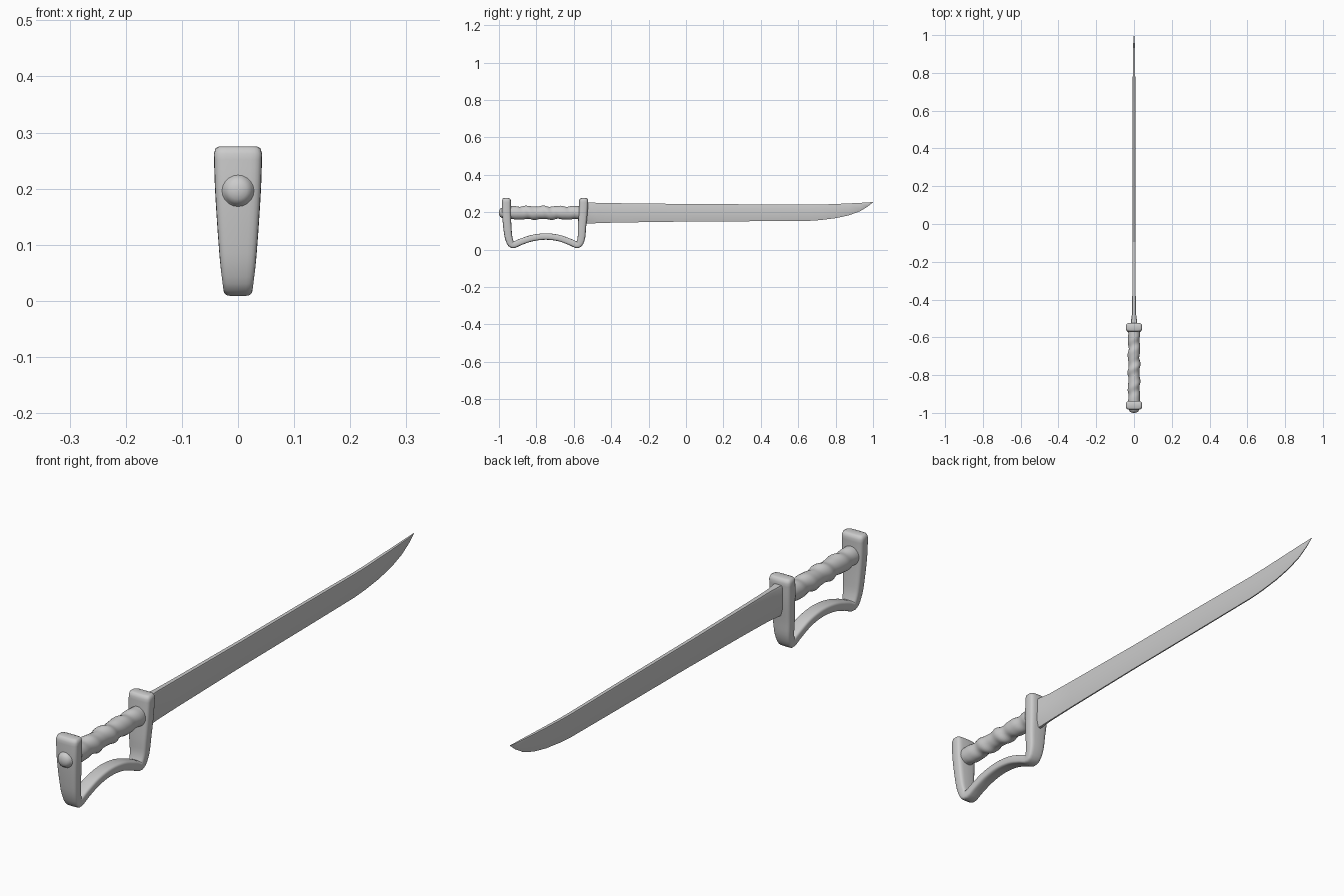
import bpy, bmesh, math
from mathutils import Vector

if "Cube" in bpy.data.objects:
    bpy.data.objects.remove(bpy.data.objects["Cube"])

GRIP_Z = 0.197


def loft(name, rings, angle=35):
    """Skin a list of equal-length closed rings and cap both ends."""
    bm = bmesh.new()
    rows = [[bm.verts.new(p) for p in ring] for ring in rings]
    n = len(rows[0])
    for a, b in zip(rows, rows[1:]):
        for i in range(n):
            j = (i + 1) % n
            bm.faces.new((a[i], a[j], b[j], b[i]))
    bm.faces.new(rows[0])
    bm.faces.new(rows[-1])
    bmesh.ops.remove_doubles(bm, verts=bm.verts, dist=1e-5)
    bmesh.ops.recalc_face_normals(bm, faces=bm.faces)
    me = bpy.data.meshes.new(name)
    bm.to_mesh(me)
    bm.free()
    ob = bpy.data.objects.new(name, me)
    bpy.context.collection.objects.link(ob)
    bpy.ops.object.select_all(action='DESELECT')
    ob.select_set(True)
    bpy.context.view_layer.objects.active = ob
    bpy.ops.object.shade_smooth_by_angle(angle=math.radians(angle))
    return ob


def catmull(points, steps):
    """Smooth curve through control tuples of any dimension."""
    p = [points[0]] + points + [points[-1]]
    out = []
    for k in range(1, len(p) - 2):
        for s in range(steps):
            t = s / steps
            out.append([0.5 * (2 * b + (c - a) * t + (2 * a - 5 * b + 4 * c - d) * t * t
                               + (3 * b - a - 3 * c + d) * t ** 3)
                        for a, b, c, d in zip(*p[k - 1:k + 3])])
    out.append(list(points[-1]))
    return out


def superellipse(n, power):
    res = []
    for i in range(n):
        a = 2 * math.pi * i / n
        c, s = math.cos(a), math.sin(a)
        res.append((math.copysign(abs(c) ** power, c), math.copysign(abs(s) ** power, s)))
    return res


# Hand guard: one bar swept along a U path (y, z, half width, half thickness)
path = catmull([
    (-0.960, 0.262, .043, .024), (-0.960, 0.20, .041, .024), (-0.955, 0.12, .036, .022),
    (-0.947, 0.06, .031, .020), (-0.928, 0.026, .026, .018), (-0.88, 0.043, .025, .017),
    (-0.82, 0.062, .025, .017), (-0.75, 0.070, .025, .017), (-0.68, 0.062, .025, .017),
    (-0.62, 0.041, .025, .017), (-0.578, 0.026, .026, .018), (-0.560, 0.06, .031, .020),
    (-0.556, 0.12, .036, .022), (-0.550, 0.20, .041, .024), (-0.547, 0.262, .043, .024)], 4)
path = ([[-0.960, 0.275, .034, .014], [-0.960, 0.272, .040, .020]] + path
        + [[-0.547, 0.272, .040, .020], [-0.547, 0.275, .034, .014]])
section = superellipse(24, 0.5)
rings = []
for i, (y, z, w, t) in enumerate(path):
    a, b = path[max(i - 1, 0)], path[min(i + 1, len(path) - 1)]
    tan = Vector((b[0] - a[0], b[1] - a[1])).normalized()
    rings.append([(w * u, y - tan.y * t * v, max(0, z + tan.x * t * v)) for u, v in section])
loft("hand_guard", rings, 50)

# Grip: round bar with spiral swellings, flared at both ends
rings = []
for k in range(57):
    f = k / 56
    y = -0.95 + 0.39 * f
    fade = math.sin(math.pi * f) ** 0.4 if 0 < f < 1 else 0
    ring = []
    for i in range(24):
        a = 2 * math.pi * i / 24
        bump = 0.003 * fade * math.sin(2 * math.pi * y / 0.085 + a)
        bump += 0.0012 * fade * math.sin(2 * math.pi * y / 0.05 + 2 * a)
        ring.append(((0.031 + bump) * math.cos(a), y, GRIP_Z + (0.035 + bump) * math.sin(a)))
    rings.append(ring)
loft("grip", rings, 60)

# Pommel button: revolved dome (y, radius)
button = [(-0.975, .034), (-0.983, .028), (-0.988, .025), (-0.993, .022),
          (-0.997, .016), (-0.9995, .008), (-1.0, .001)]
loft("pommel_button", [[(r * math.cos(i * math.pi / 10), y, GRIP_Z + r * math.sin(i * math.pi / 10))
                        for i in range(20)] for y, r in button], 60)

# Blade stations: y, spine z, edge z, half thickness
blade = [(-0.55, .252, .138, .018), (-0.515, .252, .139, .016), (-0.47, .250, .142, .010),
         (-0.35, .248, .145, .009), (0.0, .244, .150, .008), (0.40, .242, .152, .008),
         (0.66, .240, .154, .0075), (0.72, .241, .158, .007), (0.80, .244, .168, .0065),
         (0.87, .247, .183, .006), (0.93, .250, .205, .005), (0.97, .252, .229, .0035),
         (1.0, .255, .253, .0008)]
rings = []
for y, top, low, t in blade:
    h = top - low
    half = [(t * 0.8, top), (t, top - 0.06 * h), (t * 0.85, low + 0.25 * h), (t * 0.3, low)]
    rings.append([(x, y, z) for x, z in half] + [(-x, y, z) for x, z in reversed(half)])
loft("blade", rings, 25)
